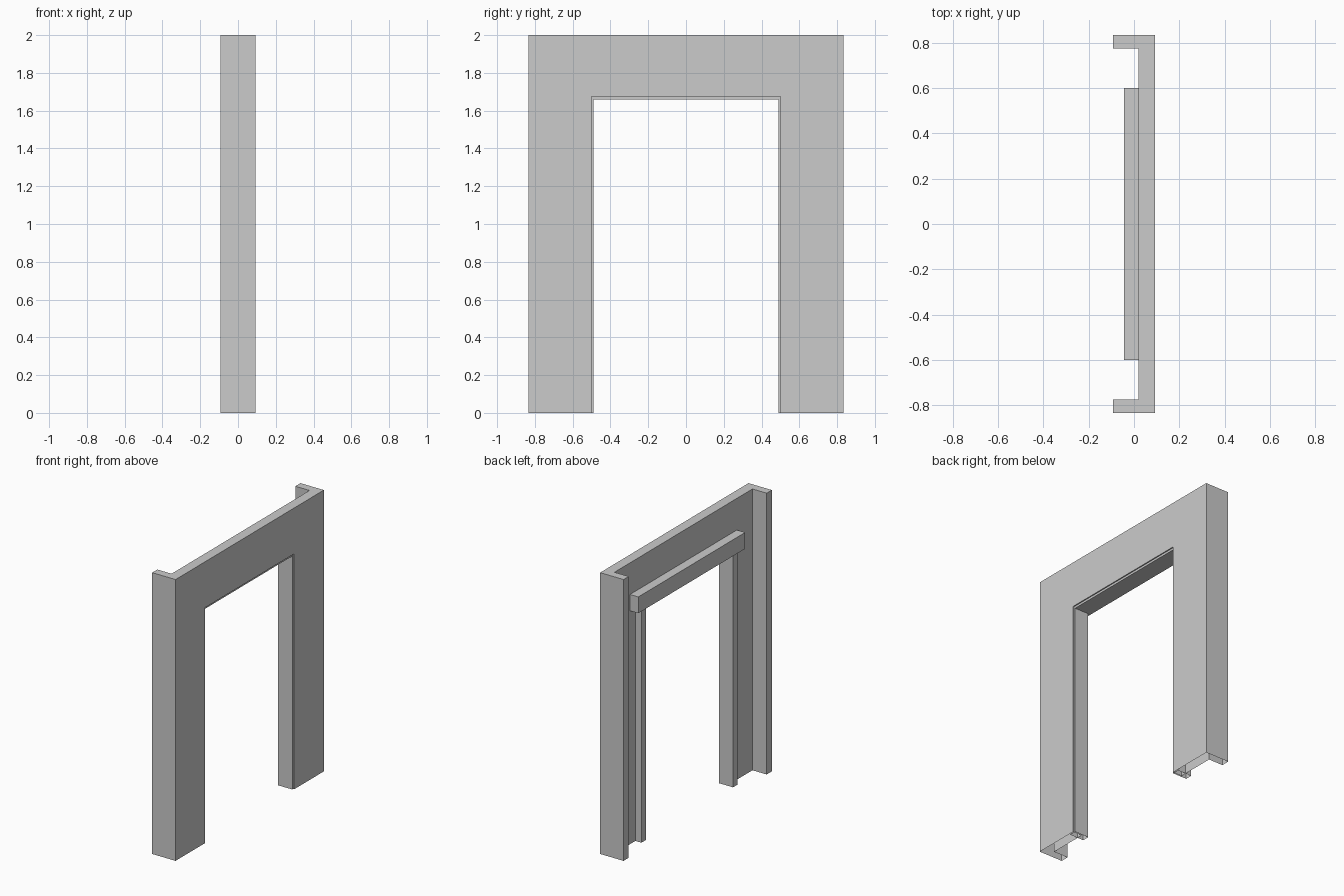
import bpy
import bmesh

cube = bpy.data.objects.get("Cube")
if cube:
    bpy.data.objects.remove(cube, do_unlink=True)

grey = bpy.data.materials.new("plain grey")
grey.use_nodes = True
COLOUR = (0.6, 0.6, 0.6, 1)
grey.diffuse_color = COLOUR
grey.node_tree.nodes["Principled BSDF"].inputs["Base Color"].default_value = COLOUR

HALF_DEPTH, HALF_WIDTH, HEIGHT = 0.092, 0.833, 2.0
PANEL_BACK = 0.02
FLANGE_IN = 0.775
OPEN_HALF, OPEN_TOP = 0.5, 1.674
LINER_FRONT, LINER_HALF, LINER_TOP = 0.084, 0.49, 1.659


def prism(name, outline, z0, z1):
    """Extrude a plan outline (x, y) from z0 up to z1."""
    bm = bmesh.new()
    face = bm.faces.new([bm.verts.new((x, y, z0)) for x, y in outline])
    top = bmesh.ops.extrude_face_region(bm, geom=[face], use_keep_orig=True)["geom"]
    for v in top:
        if isinstance(v, bmesh.types.BMVert):
            v.co.z = z1
    bmesh.ops.recalc_face_normals(bm, faces=bm.faces)
    mesh = bpy.data.meshes.new(name)
    bm.to_mesh(mesh)
    bm.free()
    mesh.materials.append(grey)
    obj = bpy.data.objects.new(name, mesh)
    bpy.context.collection.objects.link(obj)
    return obj


def box(name, x0, x1, y0, y1, z0, z1):
    return prism(name, [(x0, y0), (x1, y0), (x1, y1), (x0, y1)], z0, z1)


def open_bottom(obj):
    """Remove the faces lying on the floor, leaving hollow feet."""
    bm = bmesh.new()
    bm.from_mesh(obj.data)
    floor = [f for f in bm.faces if all(abs(v.co.z) < 1e-4 for v in f.verts)]
    bmesh.ops.delete(bm, geom=floor, context="FACES")
    bm.to_mesh(obj.data)
    bm.free()


# Channel-shaped wall surround with returns along both outer edges
half = [(HALF_DEPTH, HALF_WIDTH), (-HALF_DEPTH, HALF_WIDTH),
        (-HALF_DEPTH, FLANGE_IN), (PANEL_BACK, FLANGE_IN)]
surround = prism("wall_surround", half + [(x, -y) for x, y in reversed(half)], 0, HEIGHT)

# Doorway cut through the surround
cutter = box("doorway_cutter", -0.3, 0.3, -OPEN_HALF, OPEN_HALF, -0.2, OPEN_TOP)
cutter.hide_render = True
cut = surround.modifiers.new("doorway", "BOOLEAN")
cut.operation = "DIFFERENCE"
cut.solver = "EXACT"
cut.object = cutter
bpy.context.view_layer.update()
evaluated = surround.evaluated_get(bpy.context.evaluated_depsgraph_get())
surround.data = bpy.data.meshes.new_from_object(evaluated)
surround.modifiers.clear()
bpy.data.objects.remove(cutter, do_unlink=True)
open_bottom(surround)

# Jambs lining the sides of the doorway
for side, s in (("left", 1), ("right", -1)):
    y0, y1 = sorted((s * LINER_HALF, s * 0.54))
    open_bottom(box(side + "_jamb", -0.027, LINER_FRONT, y0, y1, 0, LINER_TOP))

# Header beam over the doorway
box("header_beam", -0.045, LINER_FRONT, -0.6, 0.6, LINER_TOP, 1.775)
